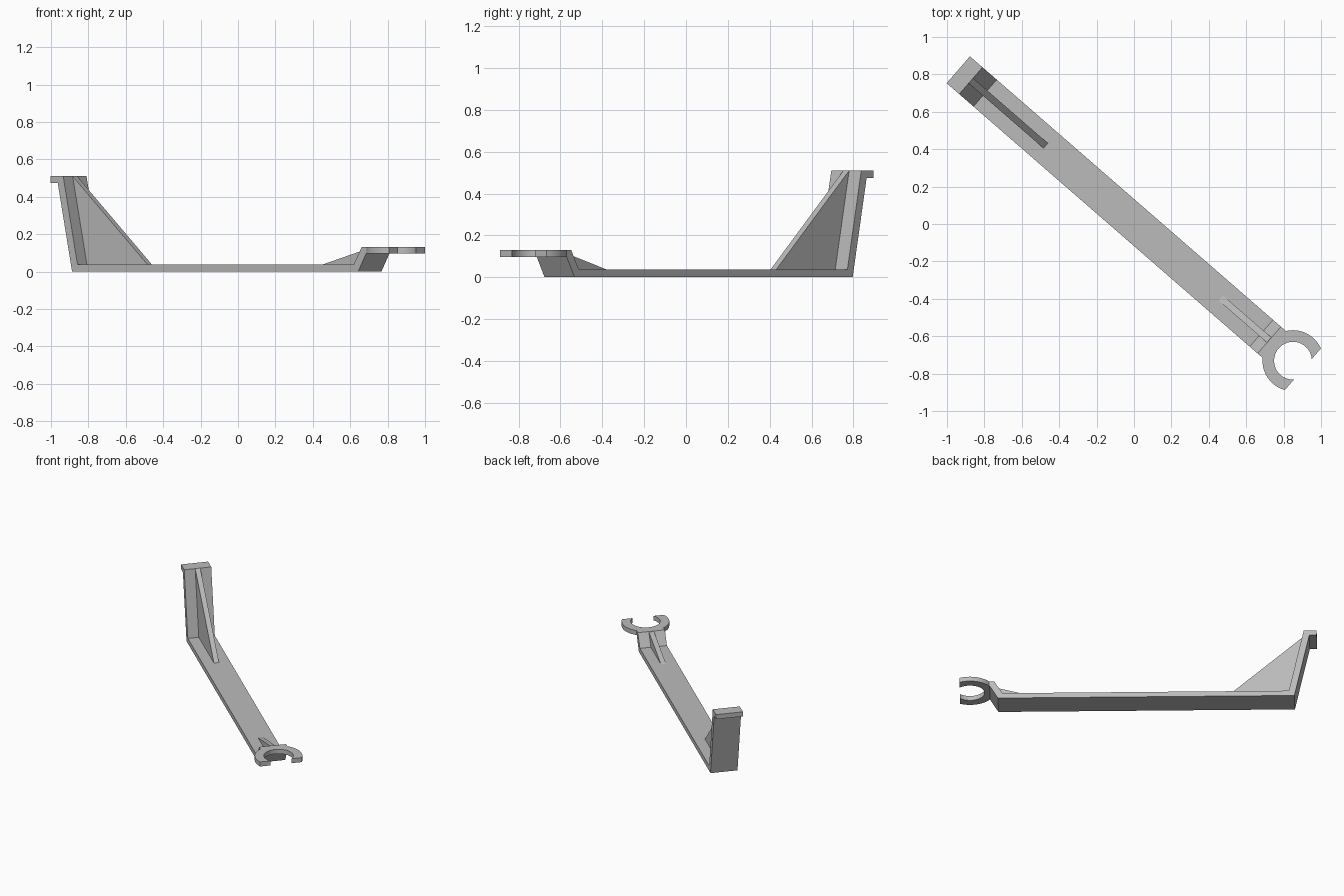
import bpy, bmesh, math
from mathutils import Matrix

if "Cube" in bpy.data.objects:
    bpy.data.objects.remove(bpy.data.objects["Cube"])

# Shared frame: length runs along local x, width along local y, turned in plan
ANGLE = math.radians(-41)
CENTRE_V = 0.006
PLACE = Matrix.Rotation(ANGLE, 4, 'Z') @ Matrix.Translation((0, CENTRE_V, 0))
HALF = 0.095          # half width of the strip
RIB = 0.018           # half thickness of the ribs

grey = bpy.data.materials.new("plain_grey")
grey.diffuse_color = (0.5, 0.5, 0.5, 1)
grey.use_nodes = True
grey.node_tree.nodes["Principled BSDF"].inputs["Base Color"].default_value = grey.diffuse_color


def prism(name, first, second):
    """Solid between two matching outlines."""
    bm = bmesh.new()
    a = [bm.verts.new(p) for p in first]
    b = [bm.verts.new(p) for p in second]
    bm.faces.new(a)
    bm.faces.new(b[::-1])
    for i in range(len(a)):
        j = (i + 1) % len(a)
        bm.faces.new((a[i], b[i], b[j], a[j]))
    bmesh.ops.recalc_face_normals(bm, faces=bm.faces)
    bm.transform(PLACE)
    mesh = bpy.data.meshes.new(name)
    bm.to_mesh(mesh)
    bm.free()
    mesh.materials.append(grey)
    obj = bpy.data.objects.new(name, mesh)
    bpy.context.collection.objects.link(obj)
    return obj


def side_profile(name, points, half):
    """Extrude a length/height profile across the width."""
    return prism(name, [(u, -half, z) for u, z in points],
                 [(u, half, z) for u, z in points])


# Bent strip: lipped upright, long base and short sloping riser
side_profile("bent_strip", [
    (-1.25, 0.51), (-1.25, 0.475), (-1.20, 0.475), (-1.098, 0),
    (0.928, 0), (0.985, 0.097), (0.933, 0.097), (0.897, 0.038),
    (-1.06, 0.038), (-1.161, 0.51)], HALF)

# Triangular stiffening ribs, slightly sunk into the strip
side_profile("tall_rib", [(-1.161, 0.51), (-1.17, 0.51), (-1.07, 0.03),
                          (-0.631, 0.03), (-0.631, 0.038)], RIB)
side_profile("short_rib", [(0.61, 0.038), (0.61, 0.03), (0.90, 0.03),
                           (0.955, 0.128), (0.951, 0.128)], RIB)

# Open ring hook with a square neck
CU, R_OUT, R_IN, CUT = 1.121, 0.163, 0.101, 0.07
LOW, HIGH = 0.097, 0.131


def arc(radius, start, end, steps):
    return [(CU + radius * math.cos(t), radius * math.sin(t))
            for t in (start + (end - start) * i / steps for i in range(steps + 1))]


tip_out, tip_in = math.acos(CUT / R_OUT), math.acos(CUT / R_IN)
neck = math.pi - math.asin(HALF / R_OUT)
upper = arc(R_OUT, tip_out, neck, 12)
lower = [(u, -v) for u, v in reversed(upper)]
inner = arc(R_IN, 2 * math.pi - tip_in, tip_in, 36)


def hook_outline(neck_u, z):
    pts = upper + [(neck_u, HALF), (neck_u, -HALF)] + lower + inner
    return [(u, v, z) for u, v in pts]


hook = prism("ring_hook", hook_outline(0.933, LOW), hook_outline(0.953, HIGH))
bpy.ops.object.select_all(action='DESELECT')
hook.select_set(True)
bpy.context.view_layer.objects.active = hook
bpy.ops.object.shade_smooth_by_angle(angle=math.radians(25))
